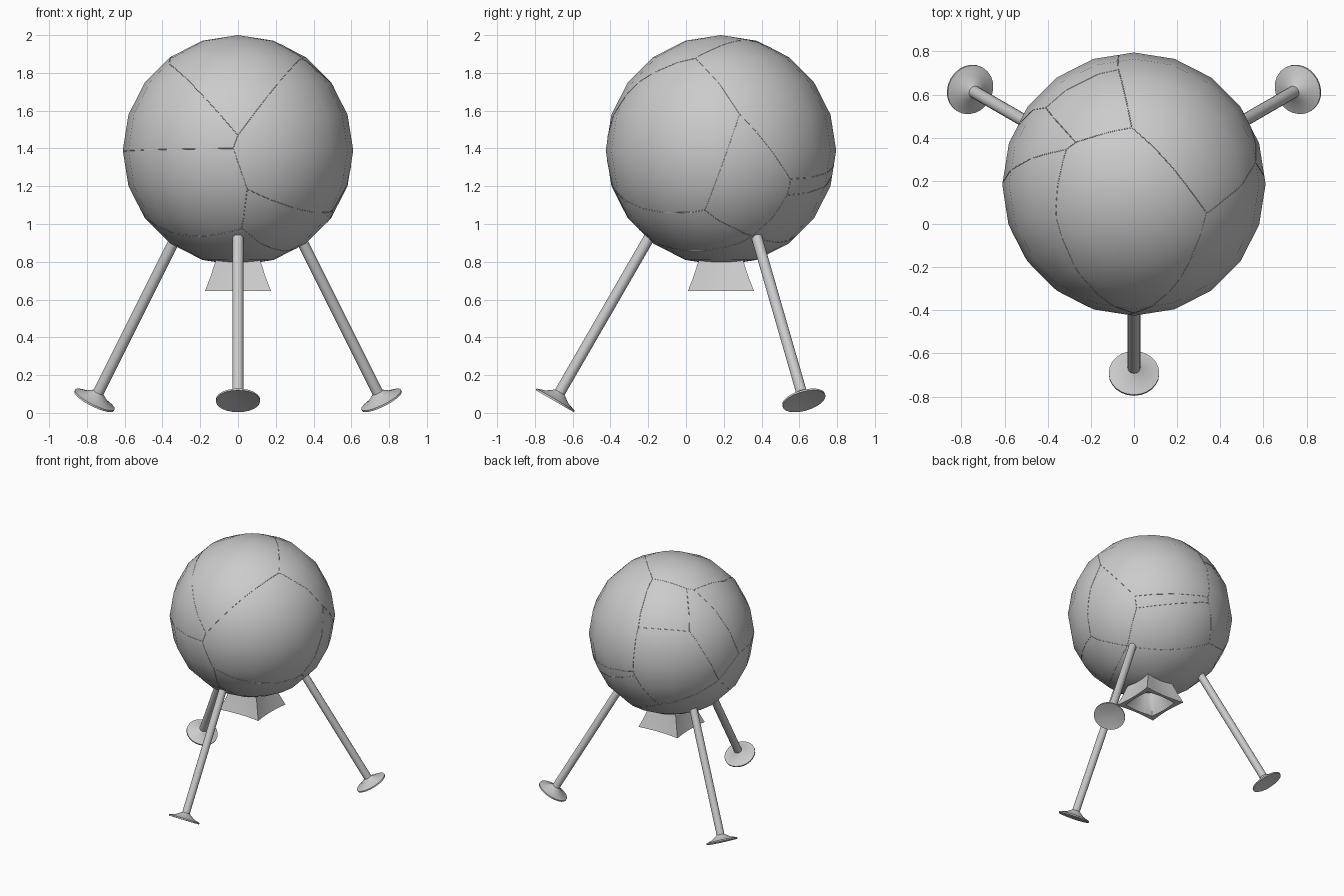
import bpy, bmesh, math
from mathutils import Vector, Matrix
from mathutils.bvhtree import BVHTree

if "Cube" in bpy.data.objects:
    bpy.data.objects.remove(bpy.data.objects["Cube"])

C = Vector((0, 0.185, 1.39))
R = 0.61

def make_object(name, bm, smooth=True):
    bmesh.ops.recalc_face_normals(bm, faces=bm.faces[:])
    me = bpy.data.meshes.new(name)
    bm.to_mesh(me)
    bm.free()
    ob = bpy.data.objects.new(name, me)
    bpy.context.collection.objects.link(ob)
    if smooth:
        bpy.ops.object.select_all(action='DESELECT')
        ob.select_set(True)
        bpy.context.view_layer.objects.active = ob
        bpy.ops.object.shade_smooth_by_angle(angle=math.radians(35))
    return ob

def loft(bm, rings, cap_ends=True):
    loops = [[bm.verts.new(p) for p in ring] for ring in rings]
    n = len(loops[0])
    for a, b in zip(loops, loops[1:]):
        for i in range(n):
            j = (i + 1) % n
            bm.faces.new((a[i], a[j], b[j], b[i]))
    if cap_ends:
        bm.faces.new(loops[0])
        bm.faces.new(loops[-1])

def circle(r, z, n=24):
    return [(r * math.cos(2 * math.pi * i / n), r * math.sin(2 * math.pi * i / n), z)
            for i in range(n)]

# Spherical hull
bm = bmesh.new()
bmesh.ops.create_uvsphere(bm, u_segments=20, v_segments=10, radius=R)
tree = BVHTree.FromBMesh(bm)
bmesh.ops.translate(bm, verts=bm.verts[:], vec=C)
make_object("hull", bm)

# Panel seam corners on the hull
P = {
    'f1': (0, -.42, 1.47), 'f2': (-.026, -.425, 1.40), 'f3': (.05, -.39, 1.18),
    'f4': (.02, -.26, .97), 'f5': (.335, .05, 1.876), 'f6': (-.365, .02, 1.85),
    'f7': (-.60, .19, 1.385), 'r2': (.57, .286, 1.584), 'r3': (.51, .10, 1.07),
    'r4': (.363, .354, .93), 'r5': (.458, .556, 1.236), 'r6': (.43, .54, 1.15),
    't1': (-.01, .45, 1.94), 't2': (-.27, .38, 1.90), 't3': (-.315, .347, 1.887),
    't4': (-.074, .727, 1.66), 't5': (-.417, .546, 1.65), 'e1': (-.07, .79, 1.32),
    'e2': (-.08, .785, 1.28), 'g': (-.555, .37, 1.225), 'b': (-.195, .635, 1.035),
}
seams = ("f1-f2 f2-f3 f3-f4 f1-f5 f1-f6 f6-t3 f2-f7 f3-r3 f5-r2 r2-r3 r3-r4 r4-r6 r6-r5 "
         "r5-r2 r5-e1 r6-e2 e1-e2 t1-f5 t1-t2 t2-t3 t2-t5 t1-t4 t4-t5 t3-f7 f7-g t5-g "
         "t4-e1 e2-b b-g r4-b f4-g f4-r4").split()
cu = bpy.data.curves.new("panel_seams", 'CURVE')
cu.dimensions = '3D'
cu.bevel_depth = 0.002
cu.bevel_resolution = 0
for s in seams:
    a, b = ((Vector(P[k]) - C).normalized() for k in s.split('-'))
    n = 24
    sp = cu.splines.new('POLY')
    sp.points.add(n)
    for i in range(n + 1):
        d = a.lerp(b, i / n).normalized()
        hit = tree.ray_cast(Vector((0, 0, 0)), d)[0] or d * R
        sp.points[i].co = (*(C + hit), 1)
seam_ob = bpy.data.objects.new("panel_seams", cu)
bpy.context.collection.objects.link(seam_ob)
bpy.ops.object.select_all(action='DESELECT')
seam_ob.select_set(True)
bpy.context.view_layer.objects.active = seam_ob
bpy.ops.object.convert(target='MESH')

# Three splayed legs with flared foot pads
for name, az in (("front", -90), ("back_right", 30), ("back_left", 150)):
    place = (Matrix.Translation((0, C.y, 0)) @ Matrix.Rotation(math.radians(az), 4, 'Z')
             @ Matrix.Translation((0.88, 0, 0.062)) @ Matrix.Rotation(math.radians(-30), 4, 'Y'))
    bm = bmesh.new()
    loft(bm, [circle(0.029, 0.02, 16), circle(0.029, 1.05, 16)])
    bm.transform(place)
    make_object(name + "_leg", bm)
    bm = bmesh.new()
    loft(bm, [circle(r, z) for r, z in ((0.04, 0.012), (0.117, 0), (0.117, 0.01),
                                        (0.07, 0.025), (0.028, 0.055))])
    bm.transform(place)
    make_object(name + "_foot", bm)

# Square flared engine nozzle, hollow with a rounder bore
def square(half, z, roundness=0.0, n=32, pinch=0.08):
    pts = []
    for i in range(n):
        t = 2 * math.pi * i / n
        c, s = math.cos(t), math.sin(t)
        m = max(abs(c), abs(s))
        k = 1 / m * (1 - pinch * (1 - (min(abs(c), abs(s)) / m) ** 2))
        k = k * (1 - roundness) + roundness
        pts.append((half * k * c, C.y + half * k * s, z))
    return pts

bm = bmesh.new()
loft(bm, [square(0.10, 0.86), square(0.12, 0.80), square(0.146, 0.72), square(0.175, 0.645),
          square(0.145, 0.645, 0.4), square(0.12, 0.71, 0.7), square(0.10, 0.80, 1.0)])
make_object("engine_nozzle", bm)
